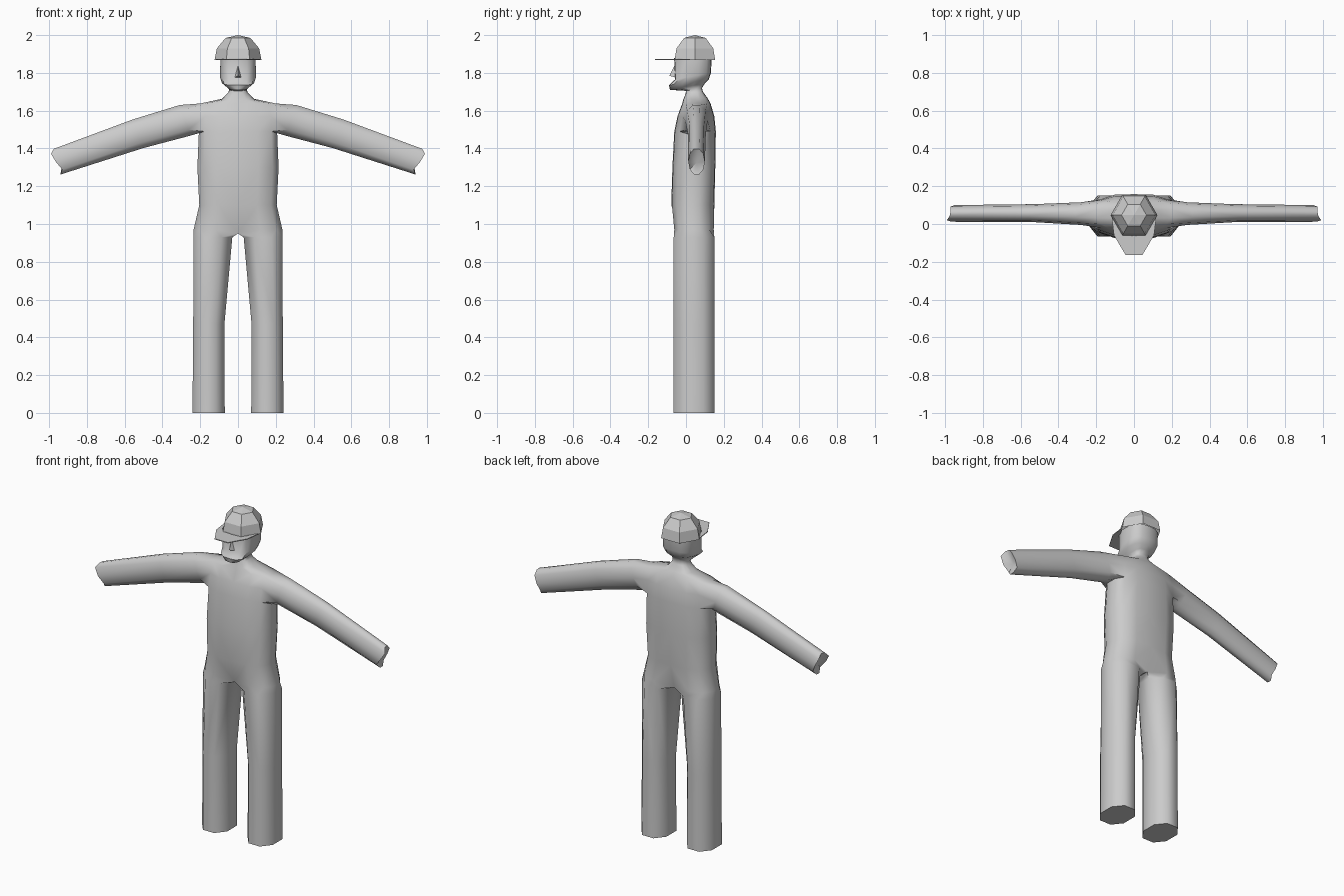
import bpy, bmesh
from math import cos, sin, radians, pi

if "Cube" in bpy.data.objects:
    bpy.data.objects.remove(bpy.data.objects["Cube"])


def make_object(name, bm, smooth=None):
    bmesh.ops.recalc_face_normals(bm, faces=bm.faces)
    mesh = bpy.data.meshes.new(name)
    bm.to_mesh(mesh)
    bm.free()
    ob = bpy.data.objects.new(name, mesh)
    bpy.context.collection.objects.link(ob)
    if smooth:
        bpy.ops.object.select_all(action='DESELECT')
        ob.select_set(True)
        bpy.context.view_layer.objects.active = ob
        bpy.ops.object.shade_smooth_by_angle(angle=radians(smooth))
    return ob


def bridge(bm, a, b, closed):
    n = len(a)
    for i in range(n if closed else n - 1):
        j = (i + 1) % n
        bm.faces.new((a[i], a[j], b[j], b[i]))


# Unit half-section of torso and head (front centre to back centre), and of a leg
HALF = [(0, -1), (.5, -.97), (.85, -.75), (1, -.3), (1, .3), (.85, .75), (.5, .97), (0, 1)]
LEG = [(-1, -.45), (-.45, -1), (.45, -1), (1, -.45), (1, .45), (.45, 1), (-.45, 1), (-1, .45)]

bm = bmesh.new()


def half_ring(w, yf, yb, zf, zb):
    c, h = (yf + yb) / 2, (yb - yf) / 2
    return [bm.verts.new((w * u, c + h * v, zf + (zb - zf) * (v + 1) / 2)) for u, v in HALF]


# Body and head rings: half width, front y, back y, front z, back z
sections = [
    (.235, -.065, .15, .97, .97), (.205, -.078, .15, 1.10, 1.10),
    (.215, -.072, .155, 1.30, 1.30), (.207, -.062, .158, 1.49, 1.49),
    (.205, -.045, .15, 1.57, 1.57), (.20, -.02, .13, 1.638, 1.638),
    (.085, -.015, .115, 1.658, 1.665), (.052, -.002, .09, 1.69, 1.70),
    (.045, .0, .085, 1.705, 1.72), (.055, -.085, .10, 1.71, 1.745),
    (.085, -.09, .12, 1.735, 1.765), (.095, -.058, .132, 1.765, 1.80),
    (.093, -.063, .136, 1.88, 1.88)]
rings = [half_ring(*s) for s in sections]
for v, y in ((rings[0][0], -.03), (rings[0][7], .115)):
    v.co.y, v.co.z = y, .95
for k in range(len(rings) - 1):
    for i in range(7):
        # leave an opening for the arm
        if not (k in (3, 4) and i in (2, 3, 4)):
            bm.faces.new((rings[k][i], rings[k][i + 1], rings[k + 1][i + 1], rings[k + 1][i]))

# Leg: inner x, outer x, z
prev = rings[0]
for k, (xi, xo, z) in enumerate([(.03, .236, .93), (.072, .237, .47), (.07, .241, 0)]):
    c, h = (xi + xo) / 2, (xo - xi) / 2
    ring = [bm.verts.new((c + h * u, .0425 + .1075 * v, z)) for u, v in LEG]
    bridge(bm, prev, ring, True)
    prev = ring
bm.faces.new(prev)

# Arm: grows out of the opening in the torso side
prev = rings[3][2:6] + [rings[4][5]] + rings[5][5:1:-1] + [rings[4][2]]
END_X = [.93, .94, .94, .93, .95, .97, .97, .975, .99, .965]
for k, (x, zt, zb, yf, yb) in enumerate([(.28, 1.63, 1.468, -.005, .115),
                                         (.53, 1.553, 1.402, .01, .105),
                                         (.96, 1.398, 1.262, .012, .10)]):
    ring = []
    for i in range(10):
        a = radians(216 + 36 * i)
        ring.append(bm.verts.new((END_X[i] if k == 2 else x + .03 * sin(a),
                                  (yf + yb) / 2 + (yb - yf) / 2 * cos(a),
                                  (zt + zb) / 2 + (zt - zb) / 2 * sin(a) / .951)))
    bridge(bm, prev, ring, True)
    prev = ring
hub = bm.verts.new((.93, .055, 1.325))
for i in range(10):
    bm.faces.new((prev[i], prev[(i + 1) % 10], hub))

bmesh.ops.mirror(bm, geom=bm.verts[:] + bm.edges[:] + bm.faces[:], axis='X', merge_dist=.0005)
make_object("body_and_head", bm, 55)

# Nose
bm = bmesh.new()
top, tip, l, r = [bm.verts.new(p) for p in
                  [(0, -.058, 1.845), (0, -.088, 1.785), (-.018, -.055, 1.775), (.018, -.055, 1.775)]]
for f in ((top, l, tip), (top, tip, r), (l, r, tip), (top, r, l)):
    bm.faces.new(f)
make_object("nose", bm)

# Cap crown: six flat panels
bm = bmesh.new()
prev = None
for r, z in [(.124, 1.868), (.112, 1.93), (.066, 1.985)]:
    ring = [bm.verts.new((r * cos(i * pi / 3), .047 + r * sin(i * pi / 3), z)) for i in range(6)]
    if prev:
        bridge(bm, prev, ring, True)
    prev = ring
peak = bm.verts.new((0, .047, 2))
for i in range(6):
    bm.faces.new((prev[i], prev[(i + 1) % 6], peak))
make_object("cap_crown", bm)

# Cap brim: thin flat plate
bm = bmesh.new()
outline = [(-.118, .035), (-.106, -.06), (-.045, -.163), (.045, -.163), (.106, -.06), (.118, .035),
           (.06, -.05), (-.06, -.05)]
low = [bm.verts.new((x, y, 1.868)) for x, y in outline]
high = [bm.verts.new((x, y, 1.873)) for x, y in outline]
bridge(bm, low, high, True)
bm.faces.new(low)
bm.faces.new(high)
make_object("cap_brim", bm)
